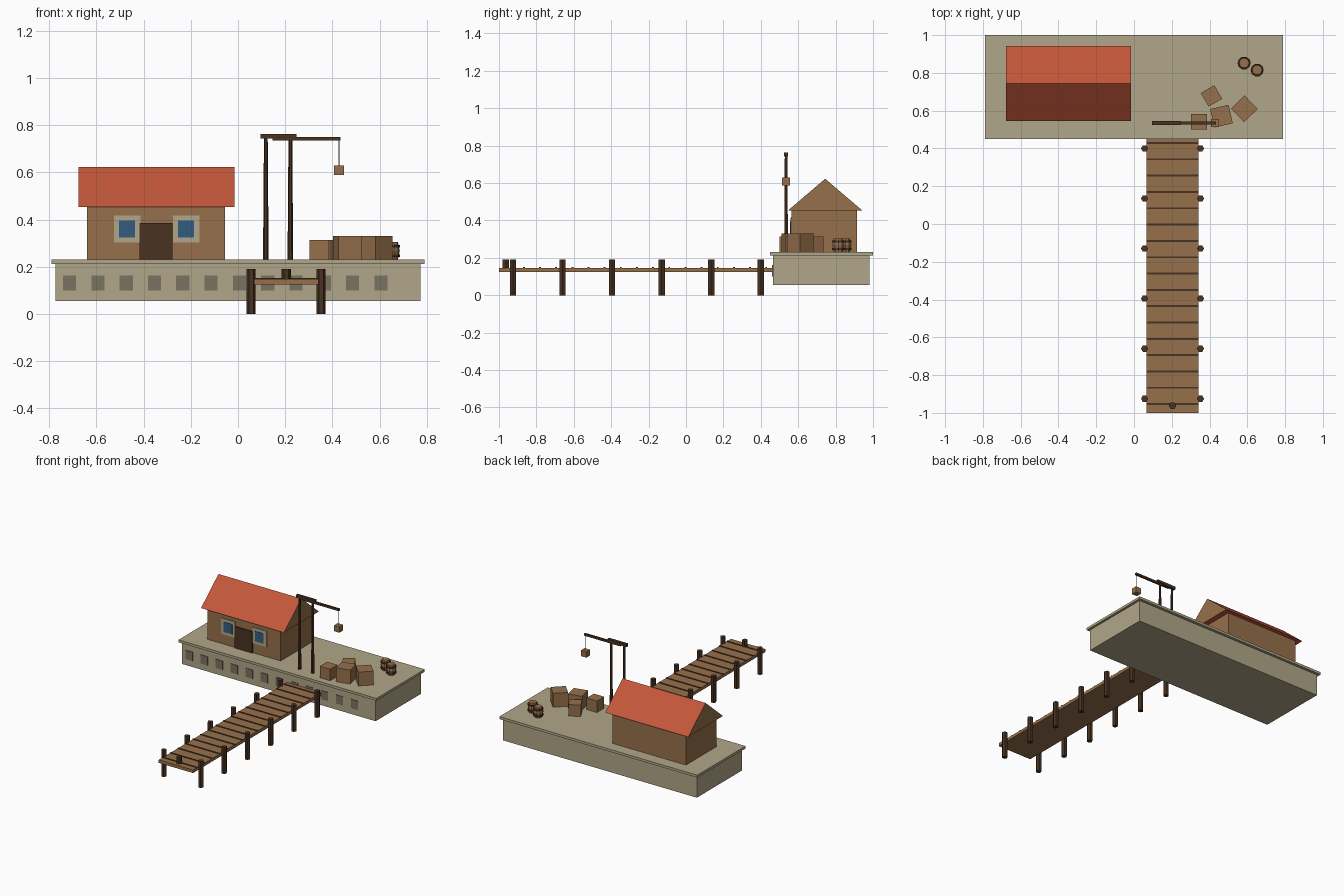
import bpy, bmesh
from math import radians
from mathutils import Matrix

cube = bpy.data.objects.get("Cube")
if cube:
    bpy.data.objects.remove(cube, do_unlink=True)


def material(name, r, g, b):
    lin = [((c / 255 + 0.055) / 1.055) ** 2.4 for c in (r, g, b)] + [1]
    m = bpy.data.materials.new(name)
    m.use_nodes = True
    m.diffuse_color = lin
    m.node_tree.nodes["Principled BSDF"].inputs["Base Color"].default_value = lin
    return m


stone = material("sandy stone", 176, 166, 136)
recess = material("shadowed stone", 122, 114, 98)
wood = material("brown wood", 150, 112, 75)
dark = material("dark timber", 72, 50, 33)
red = material("red roof", 196, 87, 58)
blue = material("blue glass", 52, 92, 128)


def finish(name, bm, *mats):
    bmesh.ops.recalc_face_normals(bm, faces=bm.faces)
    mesh = bpy.data.meshes.new(name)
    bm.to_mesh(mesh)
    bm.free()
    for m in mats:
        mesh.materials.append(m)
    obj = bpy.data.objects.new(name, mesh)
    bpy.context.collection.objects.link(obj)
    return obj


def box(name, x, y, z, mat, turn=0):
    """Box from (low, high) ranges, turned about its own upright axis."""
    bm = bmesh.new()
    size = [b - a for a, b in (x, y, z)]
    mid = [(a + b) / 2 for a, b in (x, y, z)]
    mtx = (Matrix.Translation(mid) @ Matrix.Rotation(radians(turn), 4, "Z")
           @ Matrix.Diagonal((*size, 1)))
    bmesh.ops.create_cube(bm, size=1, matrix=mtx)
    return finish(name, bm, mat)


def post(name, x, y, z0, z1, r0, r1, mat, sides=6):
    bm = bmesh.new()
    mtx = Matrix.Translation((x, y, (z0 + z1) / 2)) @ Matrix.Rotation(radians(90), 4, "Z")
    bmesh.ops.create_cone(bm, cap_ends=True, segments=sides, radius1=r0,
                          radius2=r1, depth=z1 - z0, matrix=mtx)
    return finish(name, bm, mat)


def crate(name, x, y, z, s, turn=0):
    h = s / 2
    return box(name, (x - h, x + h), (y - h, y + h), (z, z + s), wood, turn)


# Stone quay with a row of square openings
GROUND = 0.23
box("quay_wall", (-0.773, 0.773), (0.465, 0.98), (0.055, 0.212), stone)
box("quay_cap", (-0.79, 0.79), (0.45, 1.0), (0.212, GROUND), stone)
for i in range(12):
    cx = -0.714 + 0.12 * i
    box("quay_opening", (cx - 0.028, cx + 0.028), (0.461, 0.47), (0.1, 0.163), recess)

# House walls, door and windows
box("house_walls", (-0.64, -0.055), (0.565, 0.915), (GROUND, 0.46), wood)
box("house_door", (-0.417, -0.277), (0.557, 0.566), (GROUND, 0.385), dark)
for cx in (-0.47, -0.22):
    box("window_frame", (cx - 0.056, cx + 0.056), (0.559, 0.566), (0.302, 0.417), stone)
    box("window_glass", (cx - 0.034, cx + 0.034), (0.556, 0.565), (0.323, 0.395), blue)

# Gable roof: red slopes and underside, wooden ends
bm = bmesh.new()
ends = [[bm.verts.new((x, y, z)) for y, z in ((0.545, 0.453), (0.943, 0.453), (0.744, 0.623))]
        for x in (-0.677, -0.015)]
for end in ends:
    bm.faces.new(end).material_index = 1
for i in range(3):
    j = (i + 1) % 3
    bm.faces.new((ends[0][i], ends[0][j], ends[1][j], ends[1][i]))
finish("house_roof", bm, red, wood)

# Wooden jetty with plank seams, piles and a mooring post
DECK = 0.147
JETTY_X = 0.204
box("jetty_deck", (0.067, 0.341), (-1.0, 0.465), (0.125, DECK), wood)
for i in range(17):
    cy = 0.429 - 0.0864 * i
    box("plank_seam", (0.067, 0.341), (cy - 0.005, cy + 0.005), (DECK - 0.004, DECK + 0.004), dark)
for i in range(6):
    for side in (-1, 1):
        post("jetty_pile", JETTY_X + side * 0.148, 0.4 - 0.265 * i, 0, 0.19, 0.019, 0.019, dark)
post("mooring_post", JETTY_X, -0.963, DECK - 0.01, 0.19, 0.02, 0.02, dark)

# Crane with a hanging crate
CRANE_Y = 0.535
for cx in (0.118, 0.222):
    post("crane_post", cx, CRANE_Y, GROUND, 0.745, 0.012, 0.008, dark)
box("crane_beam", (0.095, 0.247), (CRANE_Y - 0.01, CRANE_Y + 0.01), (0.743, 0.763), dark)
box("crane_jib", (0.146, 0.434), (CRANE_Y - 0.007, CRANE_Y + 0.007), (0.734, 0.749), dark)
post("crane_rope", 0.428, CRANE_Y, 0.625, 0.736, 0.002, 0.002, recess)
crate("hanging_crate", 0.428, CRANE_Y, 0.588, 0.042)

# Crates on the quay
for x, y, s, turn in ((0.344, 0.542, 0.083, 0), (0.463, 0.571, 0.1, 13),
                      (0.584, 0.61, 0.1, 44), (0.41, 0.678, 0.083, 30)):
    crate("crate", x, y, GROUND, s, turn)

# Barrels: bulged body with dark hoops
for x, y in ((0.583, 0.852), (0.652, 0.815)):
    post("barrel_lower", x, y, GROUND, 0.267, 0.026, 0.034, wood, 10)
    post("barrel_upper", x, y, 0.267, 0.304, 0.034, 0.026, wood, 10)
    for z in (0.247, 0.287):
        post("barrel_hoop", x, y, z - 0.005, z + 0.005, 0.035, 0.035, dark, 10)
